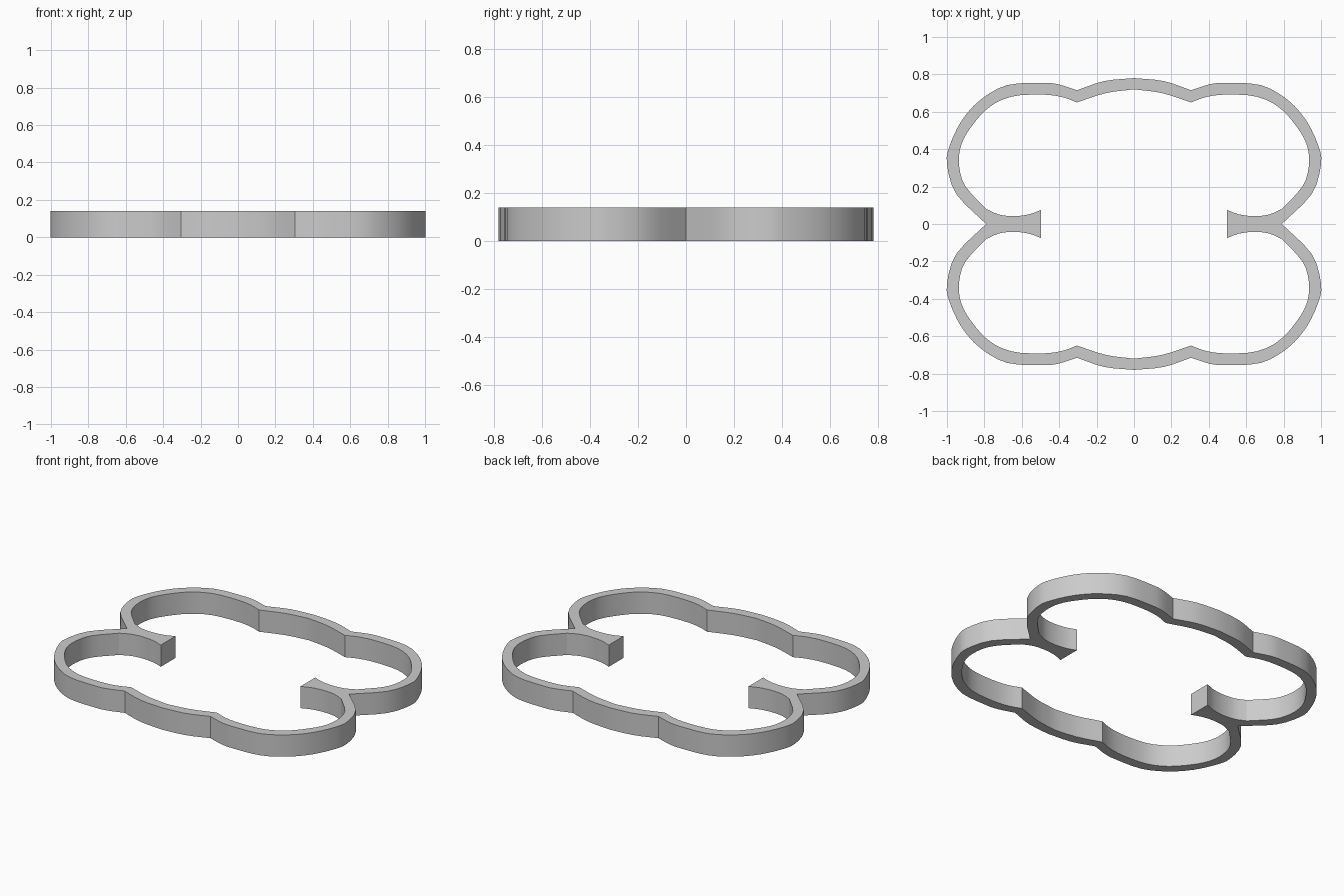
import bpy
import bmesh
import math
from mathutils import Vector

HEIGHT = 0.14
STEPS = 3

cube = bpy.data.objects.get("Cube")
if cube:
    bpy.data.objects.remove(cube, do_unlink=True)


def smooth_path(points):
    """Catmull-Rom path through a few points, ends extended by reflection."""
    pts = [Vector(p) for p in points]
    pts = [2 * pts[0] - pts[1]] + pts + [2 * pts[-1] - pts[-2]]
    path = []
    for a, b, c, d in zip(pts, pts[1:], pts[2:], pts[3:]):
        for step in range(STEPS):
            t = step / STEPS
            path.append(b + (c - a) * t / 2
                        + (2 * a - 5 * b + 4 * c - d) * t * t / 2
                        + (3 * b - a - 3 * c + d) * t ** 3 / 2)
    return path + [pts[-2]]


# One quarter of the wall: outer and inner edges of each section
arch_outer = [(0, .78), (.16, .764), (.305, .715)]
arch_inner = [(0, .72), (.15, .70), (.305, .65)]

lobe_outer = [(.305, .715), (.41, .748), (.5, .755), (.68, .742), (.82, .665),
              (.92, .555), (.985, .42), (1, .32), (.95, .16), (.79, 0)]
lobe_inner = [(.305, .65), (.39, .68), (.5, .692), (.66, .68), (.78, .62),
              (.87, .52), (.925, .42), (.935, .31), (.90, .2), (.79, .08)]

prong_outer = [(.79, 0), (.72, 0), (.64, 0), (.56, 0), (.497, 0)]
prong_inner = [(.79, .08), (.72, .05), (.64, .042), (.56, .052), (.497, .075)]

sections = [(arch_outer, arch_inner), (lobe_outer, lobe_inner),
            (prong_outer, prong_inner)]

bm = bmesh.new()


def wall_row(outer, inner):
    """Four corners of the wall's cross-section."""
    corners = [(outer, 0), (inner, 0), (inner, HEIGHT), (outer, HEIGHT)]
    return [bm.verts.new((p.x, p.y, z)) for p, z in corners]


# Sweep the cross-section; the prong's centre line stays open for mirroring
row = None
for outer, inner in sections:
    on_centre_line = outer is prong_outer
    pairs = list(zip(smooth_path(outer), smooth_path(inner)))
    if row is None:
        row = wall_row(*pairs[0])
    for pair in pairs[1:]:
        following = wall_row(*pair)
        for k in range(3 if on_centre_line else 4):
            n = (k + 1) % 4
            bm.faces.new((row[k], following[k], following[n], row[n]))
        row = following

# Flat end of the prong
bm.faces.new(list(reversed(row)))

mesh = bpy.data.meshes.new("lobed_wall")
bm.to_mesh(mesh)
bm.free()

wall = bpy.data.objects.new("lobed_wall", mesh)
bpy.context.collection.objects.link(wall)

# Plain grey material
grey = bpy.data.materials.new("plain_grey")
grey.use_nodes = True
colour = (0.6, 0.6, 0.6, 1)
grey.diffuse_color = colour
for node in grey.node_tree.nodes:
    if node.type == 'BSDF_PRINCIPLED':
        node.inputs["Base Color"].default_value = colour
mesh.materials.append(grey)

# Mirror the quarter to all four corners
mirror = wall.modifiers.new("four_quarters", 'MIRROR')
mirror.use_axis = (True, True, False)
mirror.use_clip = True

bpy.ops.object.select_all(action='DESELECT')
wall.select_set(True)
bpy.context.view_layer.objects.active = wall
bpy.ops.object.modifier_apply(modifier=mirror.name)
bpy.ops.object.shade_smooth_by_angle(angle=math.radians(15))
